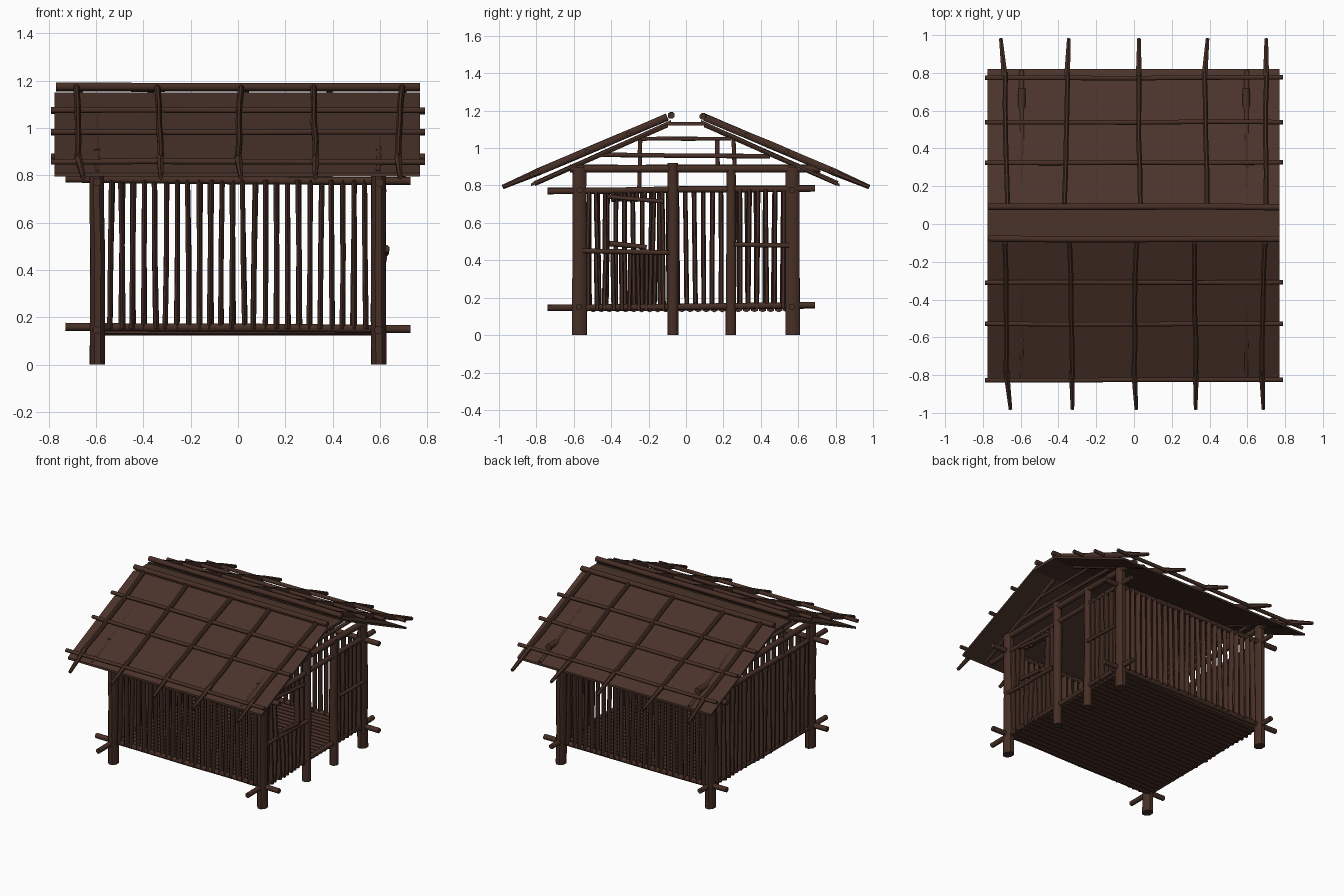
import bpy, bmesh, math, random
from mathutils import Vector

random.seed(4)
cube = bpy.data.objects.get("Cube")
if cube:
    bpy.data.objects.remove(cube, do_unlink=True)


def material(name, rgb):
    m = bpy.data.materials.new(name)
    m.use_nodes = True
    m.diffuse_color = (*rgb, 1)
    m.node_tree.nodes["Principled BSDF"].inputs["Base Color"].default_value = (*rgb, 1)
    return m


WOOD = material("dark brown wood", (0.062, 0.028, 0.019))
THATCH = material("brown roof sheet", (0.068, 0.034, 0.023))


def pole(bm, a, b, ru, rv=None, sides=8, bend=0.0, taper=1.0, segs=4):
    """Slightly crooked pole from a to b; ru is sideways, rv is the other radius."""
    a, b, rv = Vector(a), Vector(b), rv or ru
    d = (b - a).normalized()
    u = d.cross(Vector((0, 0, 1)) if abs(d.z) < 0.9 else Vector((0, 1, 0))).normalized()
    v = d.cross(u)
    rings = []
    for i in range(segs + 1):
        t = i / segs
        off = u * random.uniform(-bend, bend) + v * random.uniform(-bend, bend) * 0.5
        c, s = a.lerp(b, t) + off, 1 + (taper - 1) * t
        angles = [2 * math.pi * (k + 0.5) / sides for k in range(sides)]
        rings.append([bm.verts.new(c + (u * ru * math.cos(q) + v * rv * math.sin(q)) * s)
                      for q in angles])
    for lo, hi in zip(rings, rings[1:]):
        for k in range(sides):
            n = (k + 1) % sides
            bm.faces.new((lo[k], lo[n], hi[n], hi[k]))
    bm.faces.new(rings[0][::-1])
    bm.faces.new(rings[-1])


def finish(bm, name, mat=WOOD):
    bmesh.ops.recalc_face_normals(bm, faces=bm.faces)
    mesh = bpy.data.meshes.new(name)
    bm.to_mesh(mesh)
    bm.free()
    mesh.materials.append(mat)
    obj = bpy.data.objects.new(name, mesh)
    bpy.context.collection.objects.link(obj)
    bpy.ops.object.select_all(action="DESELECT")
    obj.select_set(True)
    bpy.context.view_layer.objects.active = obj
    bpy.ops.object.shade_smooth_by_angle(angle=math.radians(50))
    return obj


def one_pole(name, a, b, ru, rv=None, **kw):
    bm = bmesh.new()
    pole(bm, a, b, ru, rv, **kw)
    return finish(bm, name)


def slats(name, axis, start, end, fixed, z0, z1, pitch=0.046):
    """Row of leaning upright slats along the x or y axis."""
    bm = bmesh.new()
    n = max(1, round((end - start) / pitch))
    step = (end - start) / n
    for i in range(n):
        p = start + step * (i + 0.5)
        lean = random.uniform(-0.005, 0.005)
        depth = random.uniform(-0.006, 0.006)
        w = step * random.uniform(0.42, 0.5)
        thick = 0.013
        if axis == "x":
            ends = (p - lean, fixed + depth, z0), (p + lean, fixed - depth, z1)
            pole(bm, *ends, thick, w, sides=6, segs=2, bend=0.002, taper=random.uniform(0.85, 1.05))
        else:
            ends = (fixed + depth, p - lean, z0), (fixed - depth, p + lean, z1)
            pole(bm, *ends, w, thick, sides=6, segs=2, bend=0.002, taper=random.uniform(0.85, 1.05))
    return finish(bm, name)


def sheet(name, y0, z0, y1, z1, thick):
    """Flat roof panel spanning the whole roof width."""
    bm = bmesh.new()
    corners = [(y0, z0), (y1, z1), (y1, z1 - thick), (y0, z0 - thick)]
    left = [bm.verts.new((-0.775, y, z)) for y, z in corners]
    right = [bm.verts.new((0.77, y, z)) for y, z in corners]
    bm.faces.new(left)
    bm.faces.new(right[::-1])
    for k in range(4):
        n = (k + 1) % 4
        bm.faces.new((left[k], right[k], right[n], left[n]))
    return finish(bm, name, THATCH)


WX, WY = 0.595, 0.57

# Corner posts and door posts
for sx, side in ((-1, "right"), (1, "left")):
    for sy, face in ((-1, "front"), (1, "back")):
        one_pole(f"{face}_{side}_post", (sx * WX, sy * WY, 0), (sx * WX, sy * WY, 0.9),
                 0.035, 0.042, bend=0.003, taper=0.93)
one_pole("door_post_front", (WX, -0.07, 0), (WX, -0.07, 0.92), 0.031, bend=0.003)
one_pole("door_post_back", (WX, 0.24, 0), (WX, 0.24, 0.9), 0.031, bend=0.006, taper=0.85)

# Wall rails with projecting ends, and the upper side beams
for s, face, side in ((-1, "front", "right"), (1, "back", "left")):
    for z, level in ((0.16, "lower"), (0.785, "upper")):
        one_pole(f"{face}_{level}_rail", (-0.73, s * WY, z), (0.73, s * WY, z - 0.01), 0.018, bend=0.004)
        one_pole(f"{side}_{level}_rail", (s * WX, -0.74, z - 0.015), (s * WX, 0.69, z), 0.018, bend=0.004)
    one_pole(f"{side}_top_beam", (s * WX, -0.62, 0.89), (s * WX, 0.72, 0.89), 0.022, bend=0.003)

# Slatted walls
slats("front_wall", "x", -0.56, 0.56, -WY, 0.15, 0.78)
slats("back_wall", "x", -0.56, 0.56, WY, 0.15, 0.78)
slats("right_wall", "y", -0.54, 0.54, -WX, 0.14, 0.78)
slats("wall_beside_door", "y", 0.265, 0.545, WX, 0.14, 0.78)
slats("wall_below_window", "y", -0.545, -0.1, WX, 0.13, 0.45)
slats("wall_beside_window", "y", -0.545, -0.41, WX, 0.45, 0.77)
slats("wall_behind_window", "y", -0.2, -0.1, WX, 0.45, 0.77)
slats("wall_above_window", "y", -0.41, -0.2, WX, 0.715, 0.78)

# Window and panel rails
one_pole("window_sill", (WX + 0.02, -0.55, 0.45), (WX + 0.02, -0.09, 0.44), 0.014, bend=0.003)
one_pole("window_ledge", (WX + 0.03, -0.41, 0.49), (WX + 0.03, -0.21, 0.47), 0.016, taper=0.8)
one_pole("window_head", (WX + 0.02, -0.42, 0.74), (WX + 0.02, -0.12, 0.715), 0.012, bend=0.003)
one_pole("panel_rail", (WX + 0.02, 0.26, 0.485), (WX + 0.02, 0.55, 0.48), 0.013, bend=0.003)

# Floor of narrow boards
bm = bmesh.new()
count = 26
for i in range(count):
    y = -0.56 + 1.12 * (i + 0.5) / count
    pole(bm, (-0.58, y, 0.14), (0.59, y, 0.14), 0.0225, 0.018, sides=6, segs=1)
finish(bm, "floor")

# Roof panels and flat ridge strip
sheet("front_roof", -0.83, 0.81, -0.08, 1.15, 0.015)
sheet("back_roof", 0.82, 0.81, 0.08, 1.15, 0.015)
sheet("ridge_strip", -0.1, 1.14, 0.1, 1.14, 0.02)


def roof_z(y):
    return 1.17 - 0.425 * (abs(y) - 0.09)


# Roof poles along the ridge direction
for face, rows in (("front", (-0.825, -0.53, -0.31, -0.08)), ("back", (0.775, 0.54, 0.325, 0.09))):
    for i, y in enumerate(rows):
        reach, r = (0.77, 0.018) if abs(y) < 0.1 else (0.79, 0.013)
        one_pole(f"{face}_roof_pole_{i + 1}", (-reach, y, roof_z(y)), (reach, y, roof_z(y)), r, bend=0.003)

# Roof poles running down each slope, with crooked thin tips
for face, s, xs in (("front", -1, (-0.68, -0.34, 0.01, 0.32, 0.69)),
                    ("back", 1, (-0.67, -0.37, 0.03, 0.385, 0.7))):
    for i, x in enumerate(xs):
        bm = bmesh.new()
        tip = x + random.uniform(-0.02, 0.02)
        pole(bm, (x, s * 0.1, roof_z(0.1)), (tip, s * 0.8, roof_z(0.8)), 0.014, 0.02, bend=0.004)
        pole(bm, (tip, s * 0.78, roof_z(0.78)), (tip + random.uniform(-0.025, 0.025), s * 0.98, roof_z(0.98)),
             0.018, 0.02, sides=6, segs=2, taper=0.6)
        finish(bm, f"{face}_slope_pole_{i + 1}")

# Gable frames under the roof at both ends
for s, side in ((-1, "right"), (1, "left")):
    x = s * WX
    for t, face in ((-1, "front"), (1, "back")):
        one_pole(f"{side}_{face}_rafter", (x, t * 0.1, 1.125), (x, t * 0.81, 0.81), 0.014, bend=0.003)
    one_pole(f"{side}_gable_tie_low", (x, -0.45, 0.965), (x, 0.45, 0.955), 0.013, bend=0.003)
    one_pole(f"{side}_gable_tie_high", (x, -0.24, 1.05), (x, 0.24, 1.05), 0.011, bend=0.003)
for y, z in ((-0.25, 0.79), (0.17, 0.88), (0.26, 0.88)):
    one_pole("gable_strut", (-WX, y, z), (-WX, y * 0.98, 1.05), 0.012, bend=0.003)
